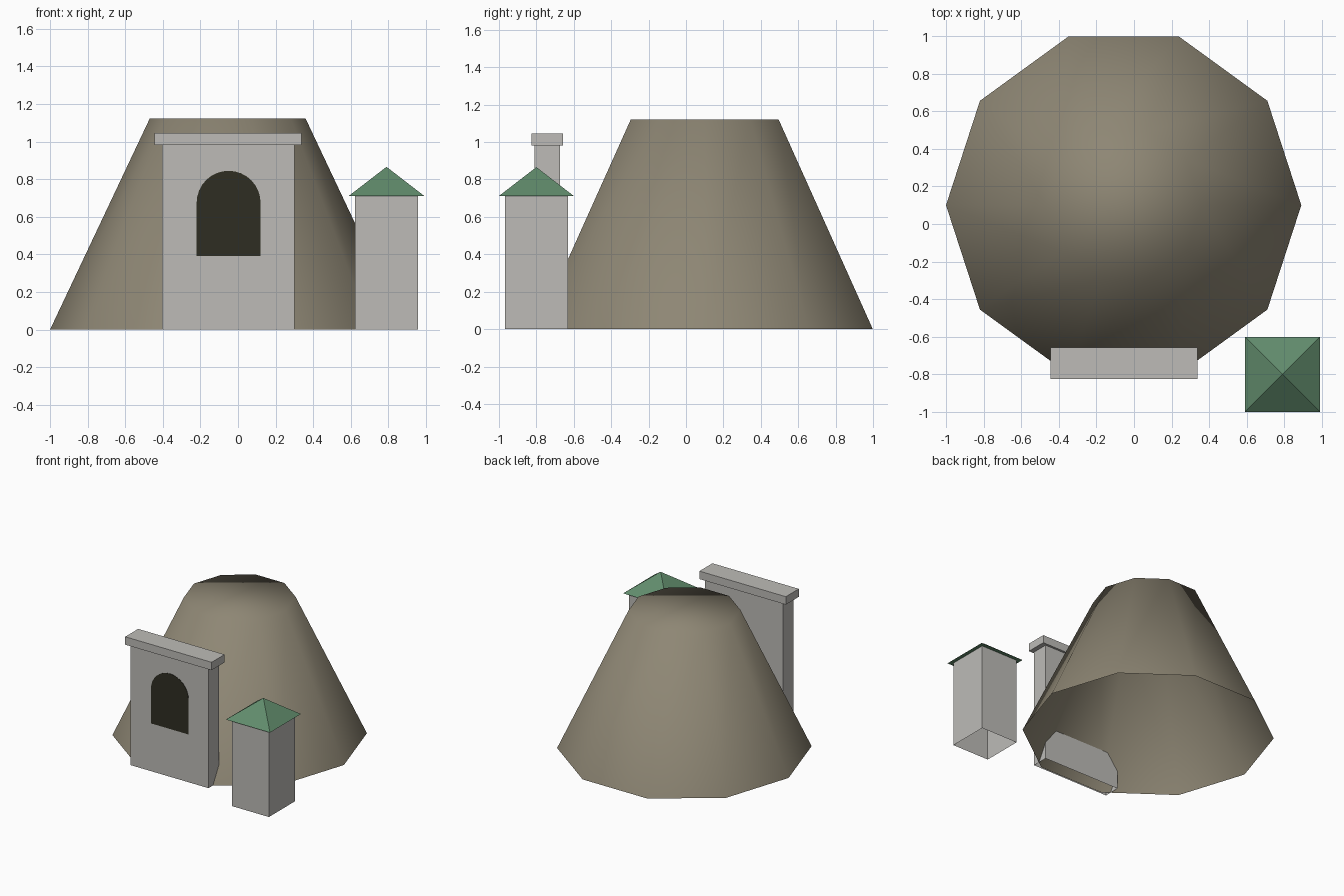
import bpy, bmesh, math
from mathutils import Matrix

if "Cube" in bpy.data.objects:
    bpy.data.objects.remove(bpy.data.objects["Cube"])


def material(name, rgb):
    m = bpy.data.materials.new(name)
    m.diffuse_color = (*rgb, 1.0)
    m.use_nodes = True
    m.node_tree.nodes["Principled BSDF"].inputs["Base Color"].default_value = m.diffuse_color
    return m


STONE = material("pale_stone", (0.51, 0.50, 0.475))
EARTH = material("brown_earth", (0.27, 0.24, 0.175))
GREEN = material("green_roof", (0.12, 0.26, 0.15))
DARK = material("dark_opening", (0.028, 0.027, 0.016))


def finish(name, bm, mat, open_bottom=False, smooth=False):
    """Turn a bmesh into an object, optionally dropping its downward face."""
    bmesh.ops.recalc_face_normals(bm, faces=bm.faces)
    if open_bottom:
        down = [f for f in bm.faces if f.normal.z < -0.9]
        bmesh.ops.delete(bm, geom=down, context='FACES_ONLY')
    for f in bm.faces:
        f.smooth = smooth
    me = bpy.data.meshes.new(name)
    bm.to_mesh(me)
    bm.free()
    me.materials.append(mat)
    ob = bpy.data.objects.new(name, me)
    bpy.context.collection.objects.link(ob)
    return ob


def box(name, x, y, z, mat, open_bottom=False):
    bm = bmesh.new()
    mid = [(a + b) / 2 for a, b in (x, y, z)]
    size = [b - a for a, b in (x, y, z)]
    bmesh.ops.create_cube(bm, size=1, matrix=Matrix.Translation(mid) @ Matrix.Diagonal((*size, 1)))
    return finish(name, bm, mat, open_bottom)


def frustum(name, center, z0, z1, r0, r1, sides, turn, mat, open_bottom=False, smooth=False):
    bm = bmesh.new()
    base = [bm.verts.new((center[0] + r0 * math.cos(turn + math.tau * i / sides),
                          center[1] + r0 * math.sin(turn + math.tau * i / sides), z0))
            for i in range(sides)]
    bm.faces.new(base)
    if r1 > 0:
        k = r1 / r0
        top = [bm.verts.new((center[0] + (v.co.x - center[0]) * k,
                             center[1] + (v.co.y - center[1]) * k, z1)) for v in base]
        bm.faces.new(top)
        for i in range(sides):
            j = (i + 1) % sides
            bm.faces.new((base[i], base[j], top[j], top[i]))
    else:
        tip = bm.verts.new((*center, z1))
        for i in range(sides):
            bm.faces.new((base[i], base[(i + 1) % sides], tip))
    return finish(name, bm, mat, open_bottom, smooth)


# ten-sided mound, hollow underneath
frustum("mound", (-0.055, 0.10), 0, 1.122, 0.945, 0.415, 10, 0, EARTH, True, True)

# gate slab with overhanging cap
box("gate_wall", (-0.405, 0.30), (-0.81, -0.675), (0, 0.982), STONE, True)
box("gate_cap", (-0.445, 0.338), (-0.825, -0.657), (0.982, 1.047), STONE)

# arched opening as a thin plate on the gate front
cx, r, sill, spring, steps = -0.05, 0.17, 0.393, 0.675, 16
outline = [(cx - r, sill), (cx + r, sill)]
outline += [(cx + r * math.cos(math.pi * i / steps), spring + r * math.sin(math.pi * i / steps))
            for i in range(steps + 1)]
bm = bmesh.new()
plate = bm.faces.new([bm.verts.new((x, -0.813, z)) for x, z in outline])
ext = bmesh.ops.extrude_face_region(bm, geom=[plate])
bmesh.ops.translate(bm, vec=(0, 0.004, 0),
                    verts=[g for g in ext["geom"] if isinstance(g, bmesh.types.BMVert)])
finish("arched_opening", bm, DARK)

# small square tower with pyramid roof
box("tower_wall", (0.622, 0.958), (-0.968, -0.632), (0, 0.712), STONE, True)
frustum("tower_roof", (0.79, -0.80), 0.712, 0.866, 0.2 * math.sqrt(2), 0, 4, math.pi / 4, GREEN)
